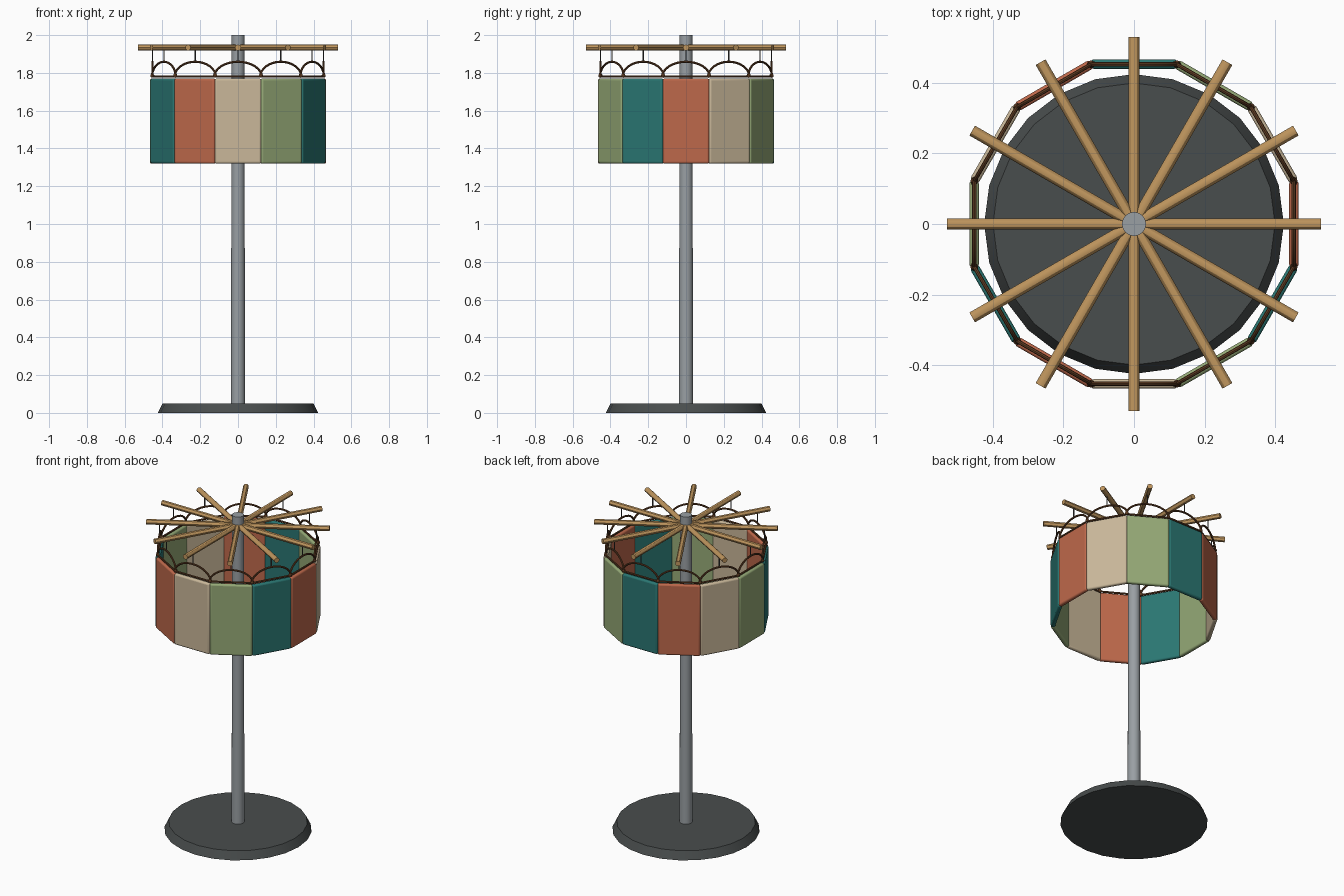
import bpy
from math import sin, cos, pi, tan, radians
from mathutils import Matrix, Vector

cube = bpy.data.objects.get("Cube")
if cube:
    bpy.data.objects.remove(cube, do_unlink=True)


def material(name, r, g, b):
    m = bpy.data.materials.new(name)
    col = [(c / 255) ** 2.2 for c in (r, g, b)] + [1]
    m.use_nodes = True
    m.diffuse_color = col
    m.node_tree.nodes["Principled BSDF"].inputs["Base Color"].default_value = col
    return m


steel = material("pole grey", 152, 158, 162)
iron = material("base charcoal", 74, 78, 78)
wood = material("rod wood", 192, 150, 95)
cord = material("cord brown", 100, 66, 42)
wire = material("wire dark grey", 75, 75, 75)
fabrics = [material("terracotta", 188, 104, 76), material("beige", 200, 182, 152),
           material("sage green", 148, 168, 118), material("teal", 46, 118, 114)]

SIDES = 12
STEP = 2 * pi / SIDES
RADIUS = 0.453
HALF = RADIUS * tan(STEP / 2)
ROD_Z = 1.934
PANEL_TOP = 1.77


def finish(name, mat):
    o = bpy.context.object
    o.name = name
    o.data.materials.clear()
    o.data.materials.append(mat)
    bpy.ops.object.shade_smooth_by_angle(angle=radians(30))
    return o


def rod(name, mat, start, end, r1, r2, sides):
    start, end = Vector(start), Vector(end)
    axis = end - start
    bpy.ops.mesh.primitive_cone_add(vertices=sides, radius1=r1, radius2=r2, depth=axis.length,
                                    location=(start + end) / 2,
                                    rotation=axis.to_track_quat('Z', 'Y').to_euler())
    return finish(name, mat)


def tube(name, mat, points, radius, closed=False):
    cu = bpy.data.curves.new(name, 'CURVE')
    cu.dimensions = '3D'
    cu.bevel_depth = radius
    cu.bevel_resolution = 2
    cu.use_fill_caps = True
    sp = cu.splines.new('POLY')
    sp.points.add(len(points) - 1)
    for p, co in zip(sp.points, points):
        p.co = (*co, 1)
    sp.use_cyclic_u = closed
    o = bpy.data.objects.new(name, cu)
    bpy.context.collection.objects.link(o)
    bpy.ops.object.select_all(action='DESELECT')
    o.select_set(True)
    bpy.context.view_layer.objects.active = o
    bpy.ops.object.convert(target='MESH')
    return finish(name, mat)


# Base plate and pole
rod("base_plate", iron, (0, 0, 0), (0, 0, 0.05), 0.425, 0.4, 24)
rod("pole", steel, (0, 0, 0.05), (0, 0, 2), 0.037, 0.034, 24)

# Cord ring lying on the panel tops
ring_r = RADIUS / cos(STEP / 2)
tube("cord_ring", cord, [(ring_r * cos((i + 0.5) * STEP), ring_r * sin((i + 0.5) * STEP), 1.781)
                         for i in range(SIDES)], 0.006, True)

for i in range(SIDES):
    a = i * STEP
    turn = Matrix.Rotation(a, 3, 'Z')

    # Wooden spoke
    rod(f"spoke_{i + 1}", wood, turn @ Vector((0, 0, ROD_Z)),
        turn @ Vector((0.53, 0, ROD_Z)), 0.016, 0.016, 12)

    # Padded fabric panel
    bpy.ops.mesh.primitive_cube_add(size=1, location=turn @ Vector((0.4535, 0, 1.545)),
                                    rotation=(0, 0, a))
    panel = bpy.context.object
    panel.scale = (0.027, 2 * HALF + 0.004, 0.45)
    bpy.ops.object.transform_apply(location=False, rotation=False, scale=True)
    bevel = panel.modifiers.new("soft_edges", 'BEVEL')
    bevel.width = 0.01
    bevel.segments = 3
    finish(f"panel_{i + 1}", fabrics[i % 4])

    # Cord arch above the panel
    arch = [turn @ Vector((RADIUS, -(HALF + 0.006) * cos(t * pi / 16),
                           PANEL_TOP + 0.006 + 0.083 * sin(t * pi / 16)))
            for t in range(17)]
    tube(f"cord_arch_{i + 1}", cord, arch, 0.006)

    # Knot where neighbouring arches meet
    b = a + STEP / 2
    bpy.ops.mesh.primitive_uv_sphere_add(segments=10, ring_count=6, radius=0.011,
                                         location=(ring_r * cos(b), ring_r * sin(b), 1.785))
    finish(f"cord_knot_{i + 1}", cord)

    # Hanging wire from spoke to arch
    rod(f"hanger_{i + 1}", wire, turn @ Vector((RADIUS, 0, 1.855)),
        turn @ Vector((RADIUS, 0, ROD_Z)), 0.003, 0.003, 8)
